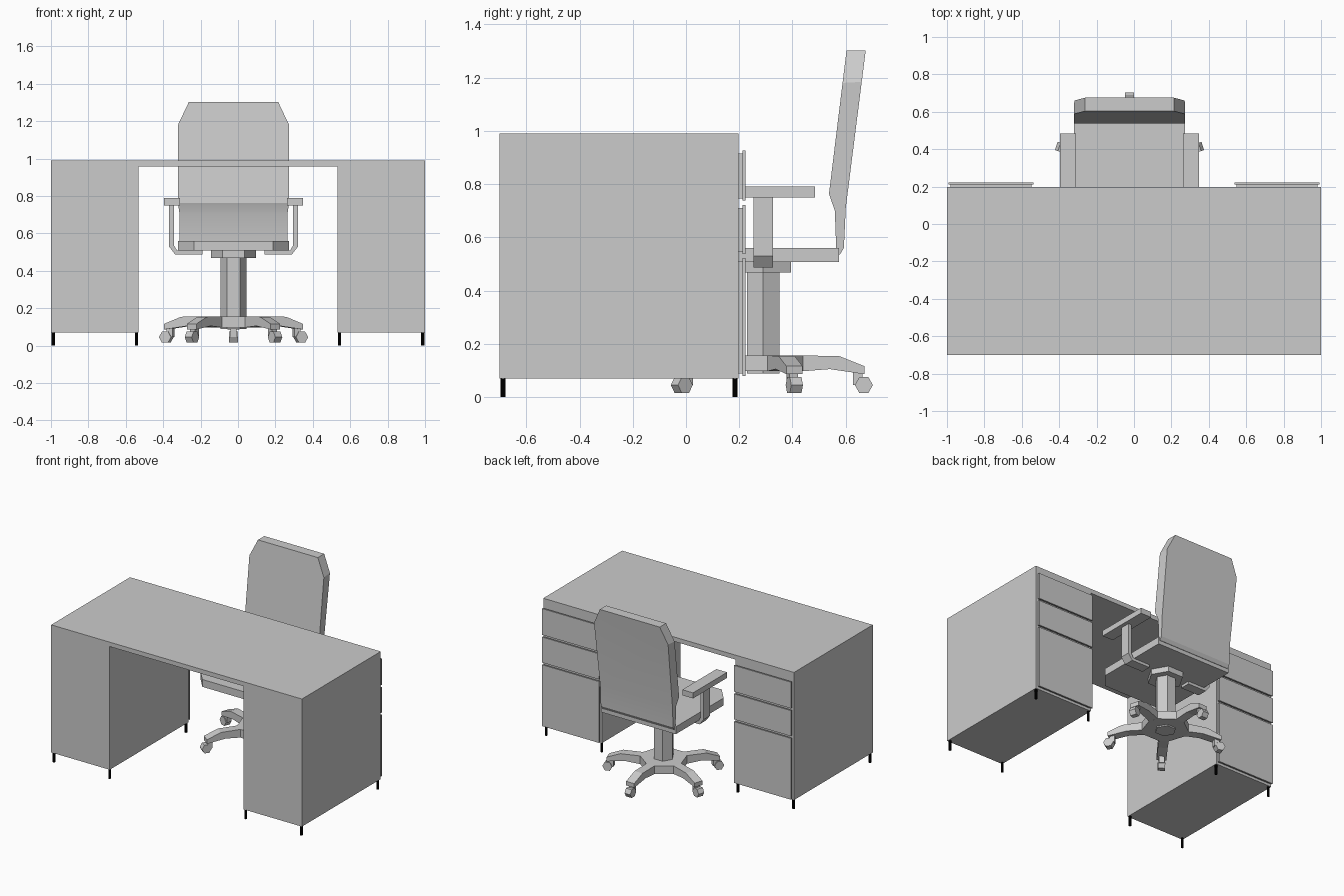
import bpy, bmesh, math
from mathutils import Matrix, Vector

if "Cube" in bpy.data.objects:
    bpy.data.objects.remove(bpy.data.objects["Cube"])


def material(name, rgb):
    m = bpy.data.materials.new(name)
    m.diffuse_color = (*rgb, 1)
    m.use_nodes = True
    m.node_tree.nodes["Principled BSDF"].inputs["Base Color"].default_value = m.diffuse_color
    return m


GREY = material("grey", (0.6, 0.6, 0.6))
BLACK = material("black", (0.0, 0.0, 0.0))
CX, CY = -0.024, 0.29          # chair axis


def finish(name, bm, mat):
    bmesh.ops.recalc_face_normals(bm, faces=bm.faces[:])
    me = bpy.data.meshes.new(name)
    bm.to_mesh(me)
    bm.free()
    me.materials.append(mat)
    ob = bpy.data.objects.new(name, me)
    bpy.context.collection.objects.link(ob)
    return ob


def prism_mesh(pts, a, b, axis, matrix=None):
    """Extrude a 2D outline from a to b along one axis."""
    place = {'x': lambda p, t: (t, p[0], p[1]),
             'y': lambda p, t: (p[0], t, p[1]),
             'z': lambda p, t: (p[0], p[1], t)}[axis]
    bm = bmesh.new()
    lo = [bm.verts.new(place(p, a)) for p in pts]
    hi = [bm.verts.new(place(p, b)) for p in pts]
    bm.faces.new(lo)
    bm.faces.new(hi)
    n = len(pts)
    for i in range(n):
        j = (i + 1) % n
        bm.faces.new((lo[i], lo[j], hi[j], hi[i]))
    if matrix:
        bm.transform(matrix)
    return bm


def prism(name, pts, a, b, axis, mat=GREY, matrix=None):
    return finish(name, prism_mesh(pts, a, b, axis, matrix), mat)


def box(name, x, y, z, mat=GREY, matrix=None):
    pts = [(x[0], y[0]), (x[1], y[0]), (x[1], y[1]), (x[0], y[1])]
    return prism(name, pts, z[0], z[1], 'z', mat, matrix)


def ngon(n, r, cx=0, cy=0):
    return [(cx + r * math.cos(math.tau * i / n), cy + r * math.sin(math.tau * i / n))
            for i in range(n)]


# Desk body: top and two pedestals in one outline
prism("desk_body", [(-1, 0.07), (-0.533, 0.07), (-0.533, 0.958), (0.533, 0.958),
                    (0.533, 0.07), (1, 0.07), (1, 0.99), (-1, 0.99)],
      -0.70, 0.198, 'y')

# Desk feet and drawers
for s in (-1, 1):
    for fx in (0.543, 0.987):
        for fy in (-0.687, 0.184):
            prism("desk_foot", ngon(8, 0.009, s * fx, fy), 0, 0.07, 'z', BLACK)
    for z0, z1 in ((0.08, 0.522), (0.538, 0.722), (0.738, 0.927)):
        xs = sorted((s * 0.547, s * 0.982))
        box("drawer_box", xs, (0.198, 0.212), (z0 + 0.008, z1 - 0.012))
        xs = sorted((s * 0.538, s * 0.992))
        box("drawer_front", xs, (0.212, 0.223), (z0, z1))

# Seat with cut front corners
prism("seat", [(CX - 0.297, 0.575), (CX - 0.297, 0.03), (CX - 0.212, -0.07),
               (CX + 0.212, -0.07), (CX + 0.297, 0.03), (CX + 0.297, 0.575)],
      0.507, 0.56, 'z')

# Backrest: side profile, cut top corners, slightly narrower bottom
bm = prism_mesh([(0.603, 1.302), (0.537, 0.763), (0.559, 0.70), (0.565, 0.535),
                 (0.578, 0.535), (0.593, 0.56), (0.60, 0.71), (0.675, 1.302)],
                -0.297, 0.297, 'x')
for v in bm.verts:
    if v.co.z < 0.73:
        v.co.x *= 0.97
for s in (-1, 1):
    cut = bmesh.ops.bisect_plane(
        bm, geom=bm.verts[:] + bm.edges[:] + bm.faces[:],
        plane_co=Vector((s * 0.297, 0, 1.18)),
        plane_no=Vector((s * 0.122, 0, 0.058)), clear_outer=True)
    rim = [e for e in cut["geom_cut"] if isinstance(e, bmesh.types.BMEdge)]
    bmesh.ops.holes_fill(bm, edges=rim, sides=0)
bm.transform(Matrix.Translation((CX, 0, 0)))
back = finish("backrest", bm, GREY)
bpy.context.view_layer.objects.active = back
back.select_set(True)
bpy.ops.object.shade_smooth_by_angle(angle=math.radians(23))
back.select_set(False)

# Armrests and their bent supports
for s in (-1, 1):
    xs = sorted((CX + s * 0.285, CX + s * 0.371))
    box("armrest", xs, (0.095, 0.484), (0.75, 0.79))
    bent = [(0.345, 0.752), (0.345, 0.53), (0.312, 0.487), (0.165, 0.487),
            (0.165, 0.508), (0.302, 0.508), (0.318, 0.535), (0.318, 0.752)]
    prism("arm_support", [(CX + s * x, z) for x, z in bent],
          CY - 0.036, CY + 0.036, 'y')

# Seat plate and column
prism("seat_plate", ngon(6, 0.12, CX, CY), 0.468, 0.507, 'z')
prism("column", ngon(6, 0.07, CX, CY), 0.088, 0.468, 'z')

# Five-armed base with hub
hub = []
for k in range(5):
    a = math.radians(90 + 72 * k)
    for w in (-0.032, 0.032):
        hub.append((CX + 0.15 * math.cos(a) - w * math.sin(a),
                    CY + 0.15 * math.sin(a) + w * math.cos(a)))
prism("base_hub", hub, 0.097, 0.156, 'z')

for k in range(5):
    m = Matrix.Translation((CX, CY, 0)) @ Matrix.Rotation(math.radians(90 + 72 * k), 4, 'Z')
    prism("base_arm", [(0.148, 0.156), (0.285, 0.154), (0.38, 0.116), (0.38, 0.086),
                       (0.25, 0.105), (0.148, 0.097)], -0.032, 0.032, 'y', GREY, m)
    box("caster_stub", (0.338, 0.372), (-0.017, 0.017), (0.045, 0.1), GREY, m)
    prism("caster_wheel", ngon(6, 0.034, 0.378, 0.045), -0.023, 0.023, 'y', GREY, m)
